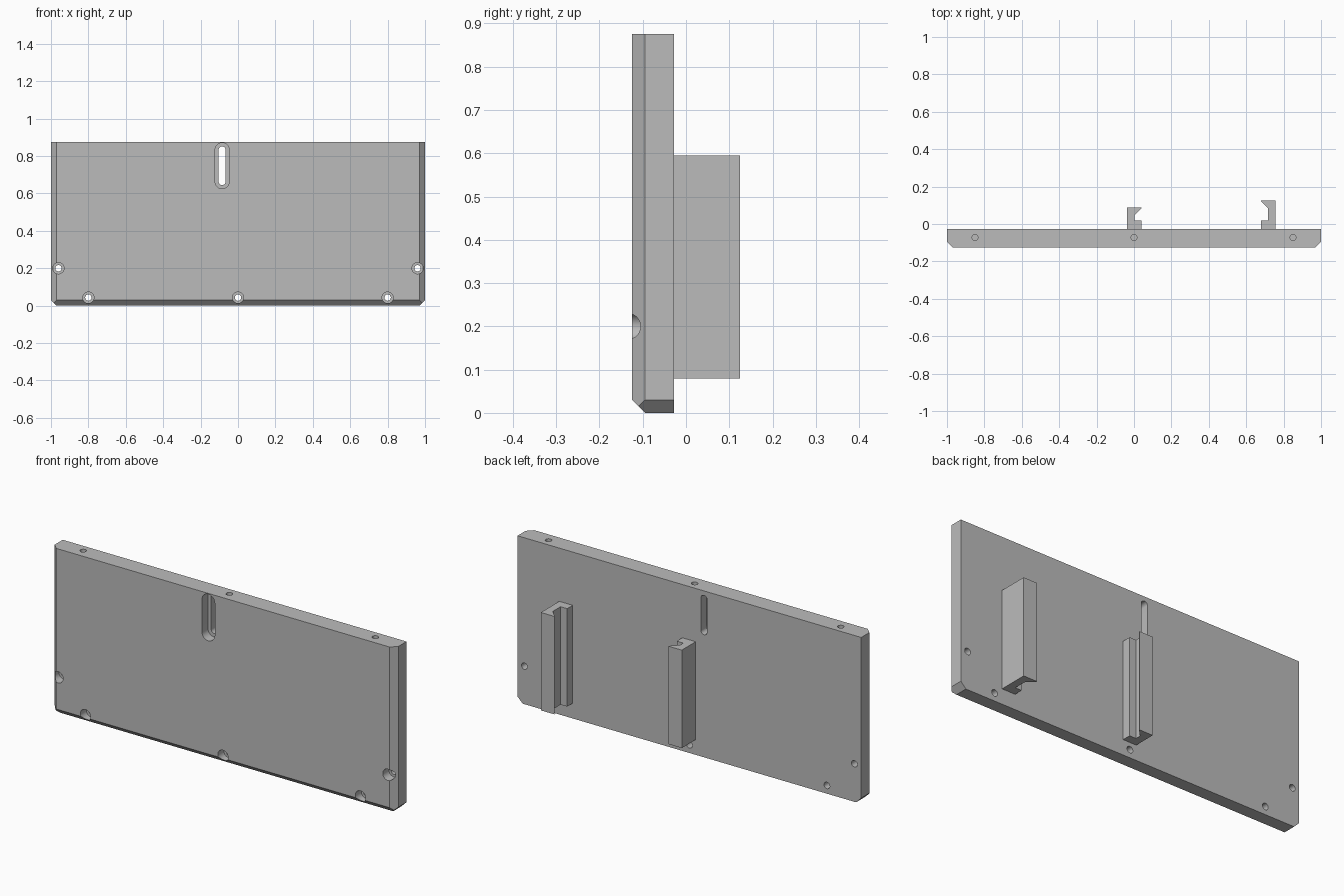
import bpy, bmesh
from math import cos, sin, pi
from mathutils import Vector

if "Cube" in bpy.data.objects:
    bpy.data.objects.remove(bpy.data.objects["Cube"], do_unlink=True)

grey = bpy.data.materials.new("plain grey")
grey.use_nodes = True
grey.diffuse_color = (0.5, 0.5, 0.5, 1)
grey.node_tree.nodes["Principled BSDF"].inputs["Base Color"].default_value = (0.5, 0.5, 0.5, 1)

FRONT, BACK, HEIGHT, CHAMFER = -0.125, -0.028, 0.875, 0.03


def make_object(name, bm):
    bmesh.ops.recalc_face_normals(bm, faces=bm.faces)
    mesh = bpy.data.meshes.new(name)
    bm.to_mesh(mesh)
    bm.free()
    mesh.materials.append(grey)
    obj = bpy.data.objects.new(name, mesh)
    bpy.context.collection.objects.link(obj)
    return obj


def prism(name, outline, start, end, axis):
    """Extrude a 2D outline along y (x, z points) or z (x, y points)."""
    place = (lambda u, v, w: (u, w, v)) if axis == "y" else (lambda u, v, w: (u, v, w))
    bm = bmesh.new()
    face = bm.faces.new([bm.verts.new(place(u, v, start)) for u, v in outline])
    grown = bmesh.ops.extrude_face_region(bm, geom=[face])["geom"]
    shift = Vector(place(0, 0, end - start))
    bmesh.ops.translate(bm, vec=shift, verts=[g for g in grown if isinstance(g, bmesh.types.BMVert)])
    return make_object(name, bm)


def rounded(u, low, high, radius, n=16):
    """Circle, or upright slot when low and high differ."""
    top = [(u + radius * cos(pi * i / n), high + radius * sin(pi * i / n)) for i in range(n + 1)]
    bottom = [(u - radius * cos(pi * i / n), low - radius * sin(pi * i / n)) for i in range(n + 1)]
    if low == high:
        top, bottom = top[:-1], bottom[:-1]
    return top + bottom


def cut(target, cutter):
    mod = target.modifiers.new("cut", "BOOLEAN")
    mod.operation, mod.solver, mod.object = "DIFFERENCE", "EXACT", cutter
    bpy.context.view_layer.objects.active = target
    bpy.ops.object.modifier_apply(modifier=mod.name)
    bpy.data.objects.remove(cutter, do_unlink=True)


# Main plate, with bevelled front edges and clipped lower corners
bm = bmesh.new()
bmesh.ops.create_cube(bm, size=1)
bmesh.ops.scale(bm, vec=(2, BACK - FRONT, HEIGHT), verts=bm.verts)
bmesh.ops.translate(bm, vec=(0, (FRONT + BACK) / 2, HEIGHT / 2), verts=bm.verts)
planes = [((0, FRONT, CHAMFER), (0, -1, -1))]
for side in (-1, 1):
    planes += [((side * (1 - CHAMFER), FRONT, 0), (side, -1, 0)),
               ((side * (1 - CHAMFER), 0, 0), (side, 0, -1))]
for point, normal in planes:
    bmesh.ops.bisect_plane(bm, geom=bm.verts[:] + bm.edges[:] + bm.faces[:],
                           plane_co=point, plane_no=normal, clear_outer=True)
    bmesh.ops.holes_fill(bm, edges=[e for e in bm.edges if e.is_boundary])
plate = make_object("plate", bm)

# Stepped screw holes and the stepped slot, from front to back
openings = [(x, 0.043, 0.043, 0.03, 0.017) for x in (-0.8, 0, 0.8)]
openings += [(x, 0.2, 0.2, 0.03, 0.017) for x in (-0.96, 0.96)]
openings += [(-0.085, 0.663, 0.833, 0.0375, 0.0185)]
for x, low, high, wide, narrow in openings:
    cut(plate, prism("recess_cutter", rounded(x, low, high, wide), FRONT - 0.1, FRONT + 0.05, "y"))
    cut(plate, prism("hole_cutter", rounded(x, low, high, narrow), FRONT - 0.1, BACK + 0.1, "y"))

# Blind holes in the top edge
for x in (-0.85, 0, 0.85):
    cut(plate, prism("top_hole_cutter", rounded(x, -0.072, -0.072, 0.016), HEIGHT - 0.12, HEIGHT + 0.1, "z"))

bpy.ops.object.select_all(action="DESELECT")
plate.select_set(True)
bpy.context.view_layer.objects.active = plate
bpy.ops.object.shade_smooth_by_angle(angle=pi / 6)


# Hooked rails on the back, facing each other
def rail(name, x, facing, tip):
    outline = [(0, BACK), (0.078, BACK), (0.078, 0.018), (0.04, 0.018),
               (0.04, tip - 0.042), (0.078, tip - 0.004), (0.078, tip), (0, tip)]
    prism(name, [(x + facing * u, y) for u, y in outline], 0.08, 0.595, "z")


rail("middle_rail", -0.037, 1, 0.088)
rail("left_rail", 0.757, -1, 0.125)
